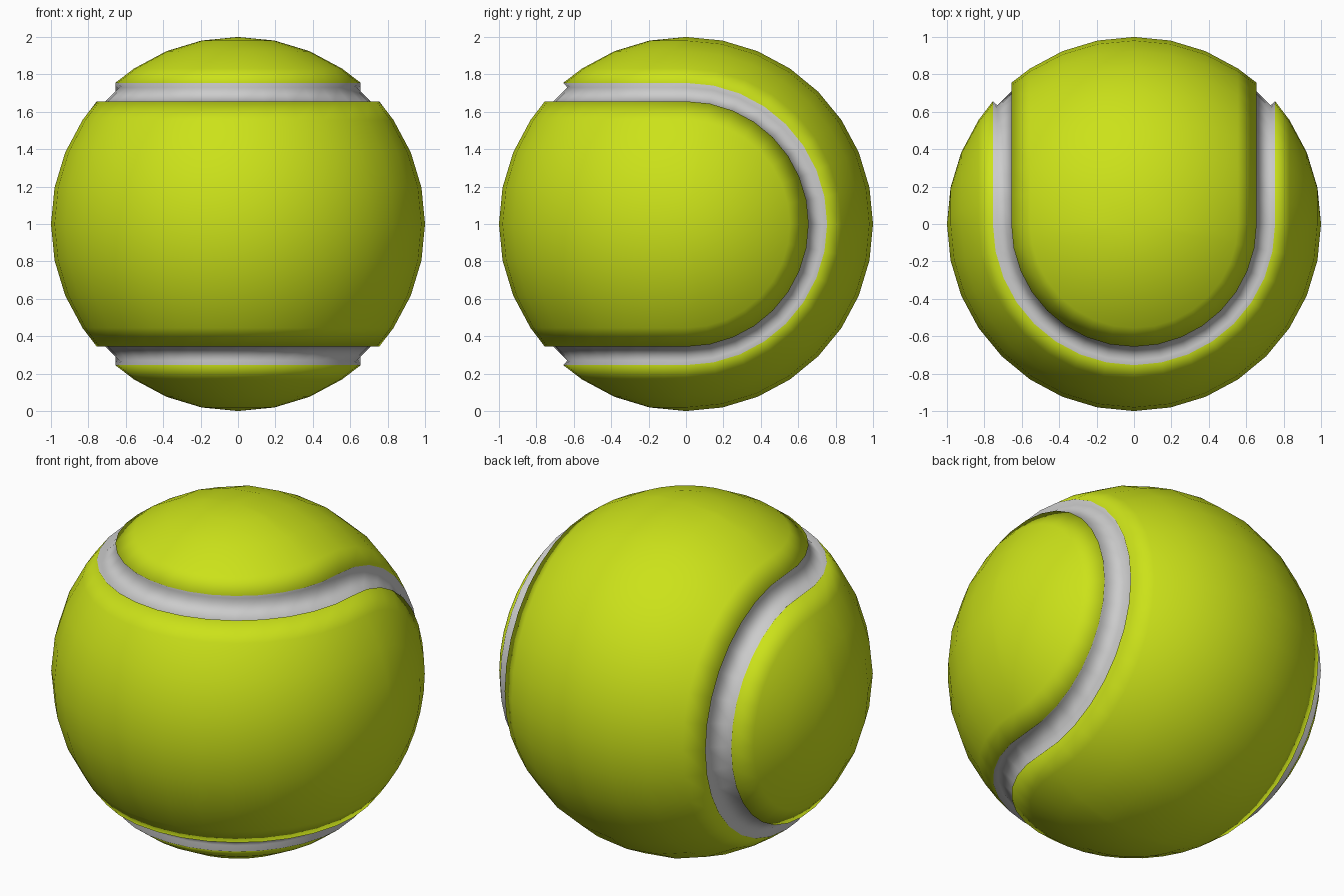
import bpy, bmesh
from math import sin, cos, pi, radians

if "Cube" in bpy.data.objects:
    bpy.data.objects.remove(bpy.data.objects["Cube"])

SEGS = 16          # steps round each half ball
LIP = 41.0         # polar angle of the groove edge
FLOOR = 0.967      # radius of the groove floor

# Pole-to-pole profile: (polar angle, radius), with a sunken groove at 45 degrees
quarter = [(11.25 * i, 1.0) for i in range(4)]
quarter += [(LIP, 1.0), (LIP, FLOOR), (90 - LIP, FLOOR), (90 - LIP, 1.0)]
quarter += [(11.25 * i, 1.0) for i in range(5, 9)]
profile = quarter + [(180 - a, r) for a, r in reversed(quarter[:-1])]


def material(name, color):
    m = bpy.data.materials.new(name)
    m.diffuse_color = color
    m.use_nodes = True
    m.node_tree.nodes["Principled BSDF"].inputs["Base Color"].default_value = m.diffuse_color
    return m


def half_ball(bm, place):
    """Spin the profile through 180 degrees; place() orients the half."""
    rings = []
    for a, r in profile:
        t = radians(a)
        rings.append([bm.verts.new(place(r * sin(t) * cos(pi * j / SEGS),
                                         r * sin(t) * sin(pi * j / SEGS),
                                         r * cos(t))) for j in range(SEGS + 1)])
    for i in range(len(rings) - 1):
        # groove walls and floor take the seam material
        seam = min(profile[i][1], profile[i + 1][1]) < 1
        for j in range(SEGS):
            f = bm.faces.new((rings[i][j], rings[i][j + 1],
                              rings[i + 1][j + 1], rings[i + 1][j]))
            f.material_index = int(seam)
            f.smooth = True


bm = bmesh.new()
# front half has its poles up and down, back half has them left and right
half_ball(bm, lambda u, v, w: (u, -v, w + 1))
half_ball(bm, lambda u, v, w: (w, v, u + 1))
bmesh.ops.remove_doubles(bm, verts=bm.verts, dist=0.0005)
bmesh.ops.recalc_face_normals(bm, faces=bm.faces)

# Felt ball with recessed seam
mesh = bpy.data.meshes.new("ball")
bm.to_mesh(mesh)
bm.free()
mesh.materials.append(material("felt", (0.60, 0.76, 0.01, 1)))
mesh.materials.append(material("seam", (0.8, 0.8, 0.8, 1)))
ball = bpy.data.objects.new("ball", mesh)
bpy.context.collection.objects.link(ball)
